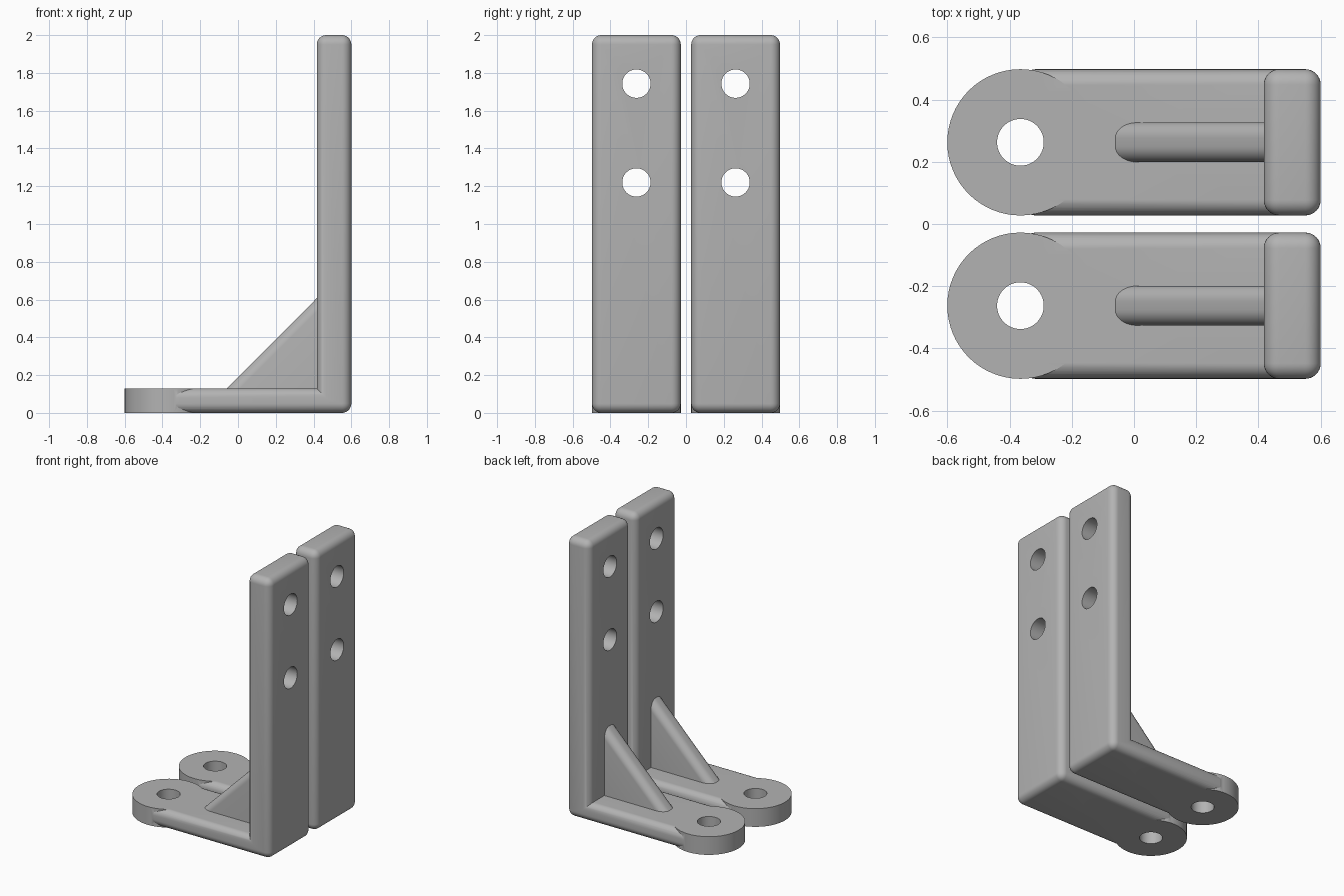
import bpy, bmesh, math
from mathutils import Matrix, Vector

cube = bpy.data.objects.get("Cube")
if cube:
    bpy.data.objects.remove(cube)

HALF = 0.235          # half width of one bracket
CENTRE = 0.2625       # y of each bracket
THICK = 0.13          # base thickness
EYE_X = -0.365        # eyelet centre

grey = bpy.data.materials.new("grey_metal")
grey.use_nodes = True
grey.diffuse_color = (0.45, 0.45, 0.45, 1)
grey.node_tree.nodes["Principled BSDF"].inputs["Base Color"].default_value = grey.diffuse_color


def finish(bm, name):
    bmesh.ops.recalc_face_normals(bm, faces=bm.faces)
    mesh = bpy.data.meshes.new(name)
    bm.to_mesh(mesh)
    bm.free()
    mesh.materials.append(grey)
    ob = bpy.data.objects.new(name, mesh)
    bpy.context.collection.objects.link(ob)
    return ob


def prism(name, profile, half, radius, keep):
    """Extrude an x-z profile across y and round the edges chosen by keep."""
    bm = bmesh.new()
    face = bm.faces.new([bm.verts.new((x, -half, z)) for x, z in profile])
    ext = bmesh.ops.extrude_face_region(bm, geom=[face])
    moved = [v for v in ext["geom"] if isinstance(v, bmesh.types.BMVert)]
    bmesh.ops.translate(bm, verts=moved, vec=(0, 2 * half, 0))
    bmesh.ops.recalc_face_normals(bm, faces=bm.faces)
    edges = [e for e in bm.edges if keep(*[v.co for v in e.verts])]
    bmesh.ops.bevel(bm, geom=edges, offset=radius, segments=8, profile=0.5,
                    affect='EDGES', clamp_overlap=False)
    return finish(bm, name)


def cylinder(name, radius, depth, matrix):
    bm = bmesh.new()
    bmesh.ops.create_cone(bm, cap_ends=True, segments=64, radius1=radius,
                          radius2=radius, depth=depth, matrix=matrix)
    return finish(bm, name)


def combine(ob, other, operation):
    mod = ob.modifiers.new(operation.lower(), 'BOOLEAN')
    mod.operation, mod.object, mod.solver = operation, other, 'EXACT'
    bpy.context.view_layer.objects.active = ob
    bpy.ops.object.modifier_apply(modifier=mod.name)
    bpy.data.objects.remove(other)


# L-shaped body, rounded everywhere but the inner corner
IN_X = 0.417
inner = Vector((IN_X, 0, THICK))
body = prism("left_bracket",
             [(EYE_X, 0), (0.6, 0), (0.6, 2), (IN_X, 2), (IN_X, THICK), (EYE_X, THICK)],
             HALF, 0.05,
             lambda a, b: ((a + b) / 2 - inner).length > 0.01)

# Eyelet at the end of the base
eye = Matrix.Translation((EYE_X, 0, THICK / 2))
combine(body, cylinder("eyelet", HALF, THICK, eye), 'UNION')

# Gusset with a rounded sloping edge, sunk into the body
gusset = prism("gusset", [(-0.13, 0.06), (0.5, 0.06), (0.5, 0.69)], 0.0635, 0.05,
               lambda a, b: abs(a.x - b.x) > 0.1 and abs(a.z - b.z) > 0.1)
combine(body, gusset, 'UNION')

# Bolt holes
combine(body, cylinder("eyelet_hole", 0.075, 0.5, eye), 'DIFFERENCE')
for z in (1.22, 1.743):
    turn = Matrix.Translation((0.5, 0, z)) @ Matrix.Rotation(math.pi / 2, 4, 'Y')
    combine(body, cylinder("upright_hole", 0.075, 0.5, turn), 'DIFFERENCE')

# Smooth rounding, then the second bracket
bpy.ops.object.select_all(action='DESELECT')
body.select_set(True)
bpy.context.view_layer.objects.active = body
bpy.ops.object.shade_smooth_by_angle(angle=math.radians(30))
body.location.y = CENTRE
twin = body.copy()
twin.name = "right_bracket"
twin.location.y = -CENTRE
bpy.context.collection.objects.link(twin)
